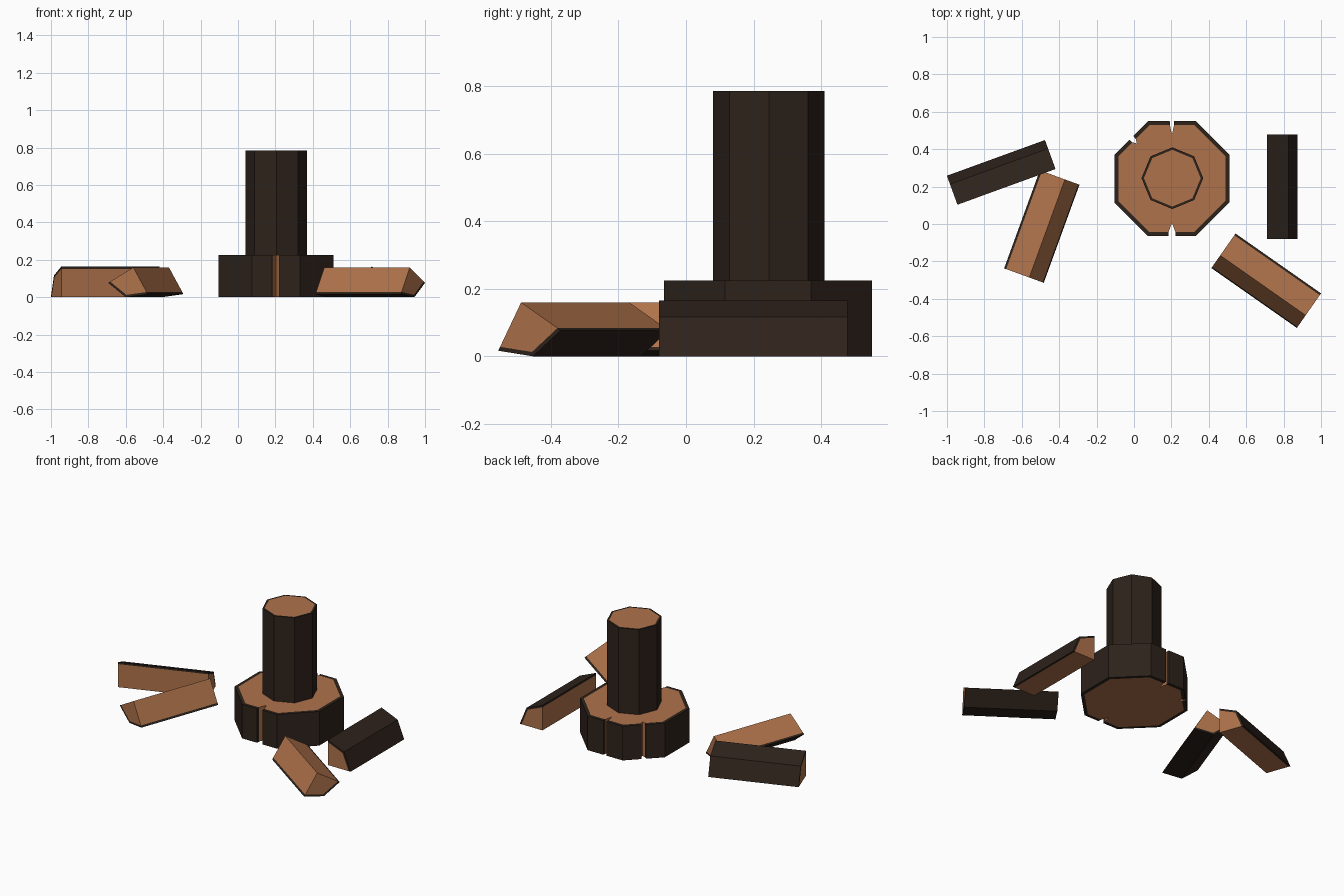
import bpy, bmesh
from math import radians, sin, cos, pi
from mathutils import Matrix, Vector

if "Cube" in bpy.data.objects:
    bpy.data.objects.remove(bpy.data.objects["Cube"])


def material(name, color):
    m = bpy.data.materials.new(name)
    m.diffuse_color = color
    m.use_nodes = True
    m.node_tree.nodes["Principled BSDF"].inputs["Base Color"].default_value = m.diffuse_color
    return m


WOOD = material("wood", (0.43, 0.17, 0.07, 1))
BARK = material("bark", (0.027, 0.016, 0.011, 1))
R = 0.165        # log radius
LENGTH = 0.558   # log length


def polar(r, deg):
    return Vector((r * cos(radians(deg)), r * sin(radians(deg))))


def timber(name, runs, tips, k, length, matrix):
    """Prism with a wood core and a bark shell. Each run is a stretch of outer
    bark points; a tip is the wood point between one run and the next."""
    wood, cells = [], []
    for i, run in enumerate(runs):
        inner = [p * k for p in run]
        for a in range(len(run) - 1):
            cells.append(([run[a], run[a + 1], inner[a + 1], inner[a]], 1))
        wood += inner
        if tips:
            wood.append(tips[i])
    if not tips:
        wood.pop()   # closed ring: last point repeats the first
    cells.insert(0, (wood, 0))

    bm = bmesh.new()
    made = {}

    def vert(p, z):
        key = (round(p.x, 5), round(p.y, 5), z)
        if key not in made:
            made[key] = bm.verts.new((p.x, p.y, z))
        return made[key]

    edges = {}
    for poly, mat in cells:
        lo, hi = [vert(p, 0) for p in poly], [vert(p, length) for p in poly]
        bm.faces.new(lo[::-1]).material_index = mat
        bm.faces.new(hi).material_index = mat
        for j in range(len(poly)):
            n = (j + 1) % len(poly)
            edges.setdefault(frozenset((lo[j], lo[n])), []).append(
                ((lo[j], lo[n], hi[n], hi[j]), mat))
    # side walls only along the outer boundary
    for walls in edges.values():
        if len(walls) == 1:
            bm.faces.new(walls[0][0]).material_index = walls[0][1]
    bmesh.ops.recalc_face_normals(bm, faces=bm.faces)
    bm.transform(matrix)
    me = bpy.data.meshes.new(name)
    bm.to_mesh(me)
    bm.free()
    me.materials.append(WOOD)
    me.materials.append(BARK)
    ob = bpy.data.objects.new(name, me)
    bpy.context.collection.objects.link(ob)
    return ob


# Chopping block: octagon with three split cracks (angle, half width, tip radius)
APO = 0.308
cracks = [(90, 0.012, 0.235), (135, 0.014, 0.265), (270, 0.02, 0.237)]
runs, tips = [], []
for i, (ang, half, _) in enumerate(cracks):
    nxt, nhalf, tip_r = cracks[(i + 1) % 3]
    if nxt <= ang:
        nxt += 360
    side = lambda a, s: polar(APO, a) + polar(s, a + 90)
    corners = [polar(APO / cos(pi / 8), a + 22.5) for a in range(ang, nxt, 45)]
    runs.append([side(ang, half)] + corners + [side(nxt, -nhalf)])
    tips.append(polar(tip_r, nxt))
timber("chopping_block", runs, tips, 0.932, 0.225,
       Matrix.Translation((0.203, 0.243, 0)))

# Whole log standing on the block
ring = [polar(R, 45 * i) for i in range(9)]
timber("standing_log", [ring], [], 0.92, 0.56,
       Matrix.Translation((0.205, 0.245, 0.225)))

# Quarter logs on the ground: heart edge start, direction, roll of the quarter
LIE = Matrix(((0, 0, 1, 0), (1, 0, 0, 0), (0, 1, 0, 0), (0, 0, 0, 1)))
RIDGE = R * sin(radians(75))
quarters = [
    ("split_log_right", (0.71, 0.478, 0), -90, 0),
    ("split_log_front_right", (0.461, -0.168, RIDGE), -35, 240),
    ("split_log_left", (-0.56, -0.286, RIDGE), 70, 240),
    ("split_log_back_left", (-0.944, 0.103, 0), 20, 0),
]
for name, start, heading, roll in quarters:
    arc = [polar(R, roll + a) for a in (0, 45, 90)]
    timber(name, [arc], [Vector((0, 0))], 0.92, LENGTH,
           Matrix.Translation(start) @ Matrix.Rotation(radians(heading), 4, 'Z') @ LIE)
